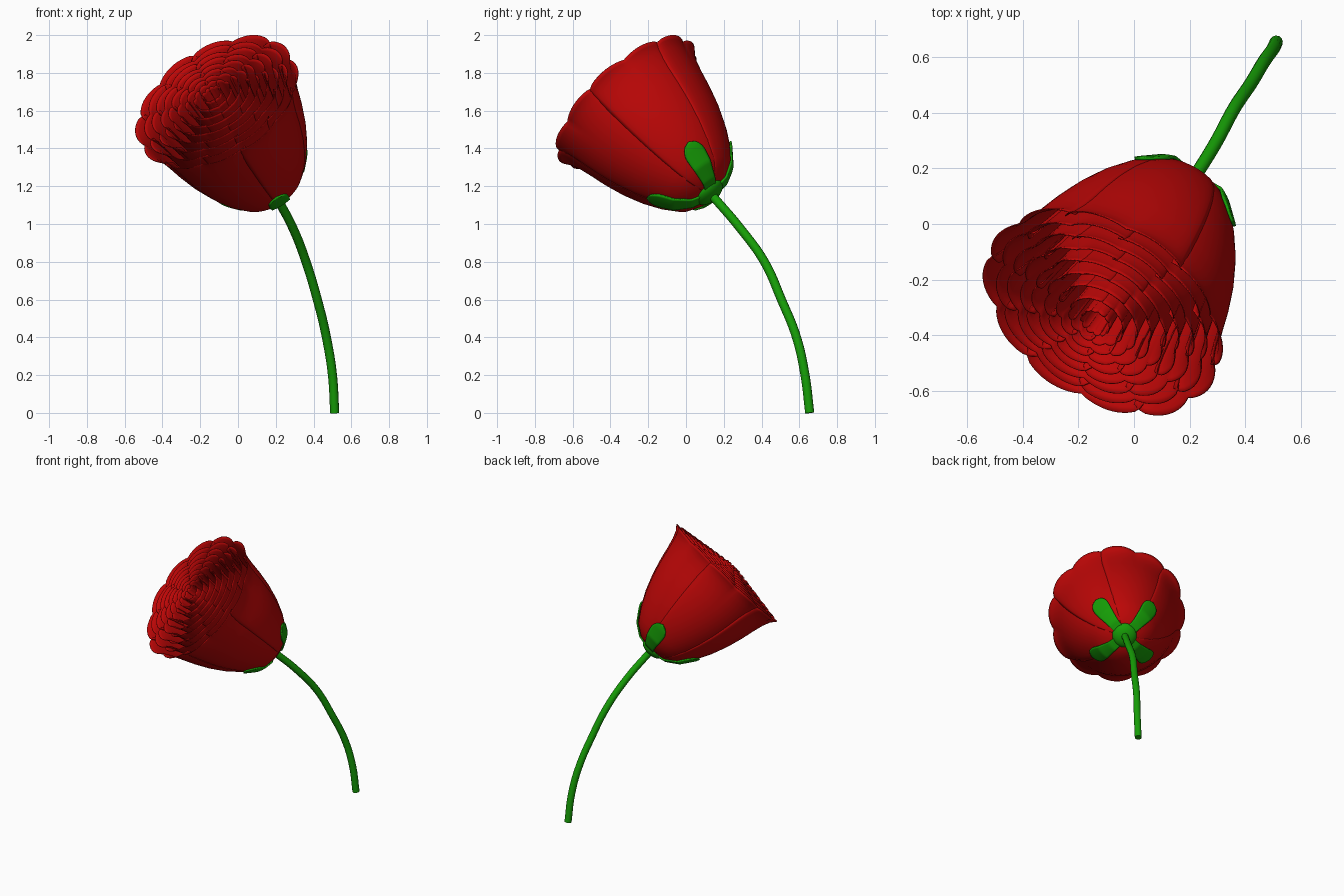
import bpy, bmesh, math
from mathutils import Vector, Matrix

if "Cube" in bpy.data.objects:
    bpy.data.objects.remove(bpy.data.objects["Cube"])

def mat(name, col):
    m = bpy.data.materials.new(name)
    m.diffuse_color = (*col, 1)
    m.use_nodes = True
    m.node_tree.nodes["Principled BSDF"].inputs["Base Color"].default_value = m.diffuse_color
    return m

RED = mat("petal_red", (0.5, 0.002, 0.002))
GREEN = mat("stem_green", (0.008, 0.34, 0.002))

# Local frame of the tilted flower head
BASE = Vector((0.20, 0.14, 1.15))
A = Vector((-0.42, -0.615, 0.667)).normalized()
E1 = Vector((0.826, -0.564, 0)).normalized()
E2 = A.cross(E1)

def head(r, ang, t):
    return BASE + A * t + (E1 * math.cos(ang) + E2 * math.sin(ang)) * r

# Cup profile: (radius, height along the axis)
PROFILE = [(0.02, 0.015), (0.115, 0.035), (0.195, 0.09), (0.258, 0.18), (0.31, 0.28),
           (0.353, 0.39), (0.385, 0.50), (0.406, 0.59), (0.425, 0.66), (0.446, 0.71), (0.475, 0.745)]

def cup(u):
    x = max(0, min(u, 1)) * (len(PROFILE) - 1)
    i = min(int(x), len(PROFILE) - 2)
    p, q, f = PROFILE[i], PROFILE[i + 1], x - i
    return p[0] + (q[0] - p[0]) * f, p[1] + (q[1] - p[1]) * f

def finish(name, bm, material, thick=0):
    me = bpy.data.meshes.new(name)
    bm.to_mesh(me)
    bm.free()
    me.materials.append(material)
    ob = bpy.data.objects.new(name, me)
    bpy.context.collection.objects.link(ob)
    if thick:
        s = ob.modifiers.new("thickness", 'SOLIDIFY')
        s.thickness = thick
        s.offset = 0
    bpy.ops.object.select_all(action='DESELECT')
    ob.select_set(True)
    bpy.context.view_layer.objects.active = ob
    bpy.ops.object.shade_smooth_by_angle(angle=math.radians(50))
    return ob

def sheet(bm, func, nu, nv):
    g = [[bm.verts.new(func(i / nu, j / nv)) for j in range(nv + 1)] for i in range(nu + 1)]
    for i in range(nu):
        for j in range(nv):
            bm.faces.new((g[i][j], g[i + 1][j], g[i + 1][j + 1], g[i][j + 1]))

# Nested rings of overlapping petals, each with a gently two-lobed rim
LAYERS, PETALS = 9, 6
for k in range(LAYERS):
    f = 1 - k * 0.11
    bm = bmesh.new()
    for n in range(PETALS):
        start = math.radians(10 + 60 * n + 30 * (k % 2))
        def petal(p, v):
            lobe = abs(math.sin(2 * math.pi * p)) ** 0.8
            corner = max(0, abs(2 * p - 1) - 0.8) / 0.2
            r, t = cup(v * (1 - 0.022 * (1 - lobe) - 0.03 * corner ** 2))
            ang = start + math.radians(66) * p
            # petal sides overlap and dip slightly, rim waves outwards
            r *= f * (1.006 - 0.02 * p - 0.015 * corner ** 2) * (1 - 0.045 * (1 - lobe) * v ** 8)
            return head(r, ang, t * (1 + 0.10 * (1 - f)))
        sheet(bm, petal, 24, 20)
    finish(f"petal_ring_{k + 1}", bm, RED, 0.004)

# Four round-tipped sepals hugging the cup
bm = bmesh.new()
for n in range(4):
    mid = math.radians(45 + 90 * n)
    def sepal(s, v):
        r, t = cup(0.05 + 0.28 * s)
        half = 0.036 + 0.024 * math.sin(math.pi * s * 0.62) ** 2
        if s > 0.75:
            half *= math.sqrt(max(0.002, 1 - ((s - 0.75) / 0.25) ** 2))
        w = (2 * v - 1) * half
        return head(r + 0.006, mid + math.atan2(w, r), t - 0.006)
    sheet(bm, sepal, 24, 8)
finish("sepals", bm, GREEN, 0.01)

# Swollen base under the cup
bm = bmesh.new()
bmesh.ops.create_uvsphere(bm, u_segments=32, v_segments=16, radius=1)
rot = A.to_track_quat('Z', 'Y').to_matrix().to_4x4()
bm.transform(Matrix.Translation(BASE + A * 0.03) @ rot @ Matrix.Diagonal((0.085, 0.085, 0.045, 1)))
finish("flower_base", bm, GREEN)

# Bent stem
PATH = [(0.512, 0.655, 0), (0.50, 0.63, 0.2), (0.468, 0.585, 0.4), (0.42, 0.505, 0.6),
        (0.36, 0.415, 0.8), (0.29, 0.285, 0.98), tuple(BASE + A * 0.02)]
cu = bpy.data.curves.new("stem", 'CURVE')
cu.dimensions = '3D'
cu.bevel_depth = 0.024
cu.bevel_resolution = 4
cu.use_fill_caps = True
sp = cu.splines.new('BEZIER')
sp.bezier_points.add(len(PATH) - 1)
for bp, co in zip(sp.bezier_points, PATH):
    bp.co = co
    bp.handle_left_type = bp.handle_right_type = 'AUTO'
cu.materials.append(GREEN)
bpy.context.collection.objects.link(bpy.data.objects.new("stem", cu))
